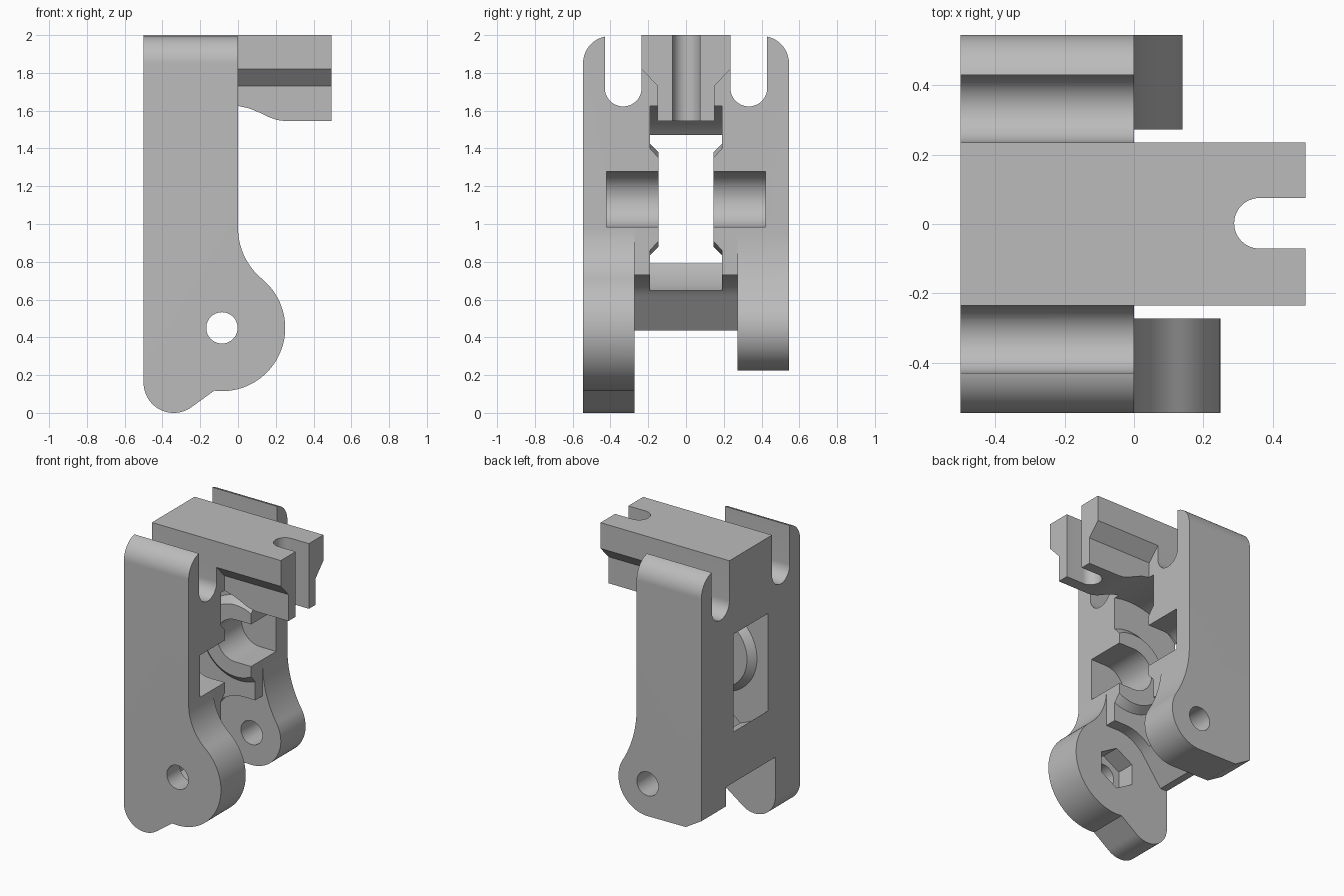
import bpy, bmesh
from math import radians, degrees, sin, cos, atan2, pi

cube = bpy.data.objects.get("Cube")
if cube:
    bpy.data.objects.remove(cube, do_unlink=True)

grey = bpy.data.materials.new("plain_grey")
grey.use_nodes = True
grey.diffuse_color = (0.5, 0.5, 0.5, 1)
grey.node_tree.nodes["Principled BSDF"].inputs["Base Color"].default_value = (0.5, 0.5, 0.5, 1)

PIVOT = (-0.085, 0.45)
AXLE = (-0.12, 1.13)


def arc(centre, r, a0, a1, n=24):
    """Points along an arc, angles in degrees."""
    angles = [radians(a0 + (a1 - a0) * i / n) for i in range(n + 1)]
    return [(centre[0] + r * cos(a), centre[1] + r * sin(a)) for a in angles]


def circle(centre, r, n=64):
    return arc(centre, r, 0, 360, n)[:-1]


def make(name, rings):
    """Solid skinned through matching rings of points."""
    bm = bmesh.new()
    loops = [[bm.verts.new(p) for p in ring] for ring in rings]
    n = len(loops[0])
    for a, b in zip(loops, loops[1:]):
        for i in range(n):
            j = (i + 1) % n
            bm.faces.new((a[i], a[j], b[j], b[i]))
    bm.faces.new(loops[0])
    bm.faces.new(loops[-1])
    bmesh.ops.recalc_face_normals(bm, faces=bm.faces)
    mesh = bpy.data.meshes.new(name)
    bm.to_mesh(mesh)
    bm.free()
    mesh.materials.append(grey)
    ob = bpy.data.objects.new(name, mesh)
    bpy.context.collection.objects.link(ob)
    return ob


def prism(name, points, axis, lo, hi):
    place = {"x": lambda p, t: (t, p[0], p[1]),
             "y": lambda p, t: (p[0], t, p[1]),
             "z": lambda p, t: (p[0], p[1], t)}[axis]
    return make(name, [[place(p, t) for p in points] for t in (lo, hi)])


def combine(target, tool, operation):
    """Apply a boolean and discard the tool."""
    mod = target.modifiers.new("cut", "BOOLEAN")
    mod.operation = operation
    mod.solver = "EXACT"
    mod.object = tool
    bpy.context.view_layer.objects.active = target
    bpy.ops.object.modifier_apply(modifier=mod.name)
    bpy.data.objects.remove(tool, do_unlink=True)


def lobe(r, start, blend_z):
    """Round pivot lobe blended into the straight edge at x = 0."""
    d = blend_z - PIVOT[1]
    blend = (d * d + PIVOT[0] ** 2 - r * r) / (2 * (r + PIVOT[0]))
    turn = degrees(atan2(d, blend - PIVOT[0]))
    return (arc(PIVOT, r, start, turn, 40)
            + arc((blend, blend_z), blend, 180 + turn, 180, 16)[1:])


# Side arms and the block joining them
front = [(-0.5, 2)] + arc((-0.34, 0.16), 0.16, 180, 308) + lobe(0.335, -97, 0.98) + [(0, 2)]
back = [(-0.5, 2), (-0.5, 0.30), (-0.38, 0.228)] + lobe(0.225, -90, 0.95) + [(0, 2)]
body = prism("bracket_body", front, "y", -0.545, -0.272)
combine(body, prism("back_arm", back, "y", 0.272, 0.545), "UNION")
block = [(-0.5, 0.435), (0, 0.435), (0, 2), (-0.5, 2)]
combine(body, prism("centre_block", block, "y", -0.272, 0.272), "UNION")

# Rounded shoulders and U-shaped slots along the top
half = [(0.235, 2)] + arc((0.3325, 1.72), 0.0975, 180, 360) + arc((0.40, 1.85), 0.145, 78, 0) + [(0.545, -0.1)]
outline = half + [(-y, z) for y, z in reversed(half)]
combine(body, prism("top_outline", outline, "x", -0.7, 0.7), "INTERSECT")

# Overhanging jaw with tapered neck, curved underside and open notch
neck = [(0.235, 2), (0.235, 1.82), (0.15, 1.73), (0.15, 1.5)]
jaw = prism("jaw", neck + [(-y, z) for y, z in reversed(neck)], "x", -0.1, 0.495)
under = ([(-0.2, 1.3), (-0.2, 1.64), (0, 1.625), (0.06, 1.612), (0.12, 1.587)]
         + [(0.17, 1.563), (0.21, 1.55), (0.25, 1.545), (0.6, 1.545), (0.6, 1.3)])
combine(jaw, prism("jaw_underside", under, "y", -0.4, 0.4), "DIFFERENCE")
notch = arc((0.362, 0.002), 0.073, 90, 270) + [(0.6, -0.071), (0.6, 0.075)]
combine(jaw, prism("jaw_notch", notch, "z", 1.3, 2.2), "DIFFERENCE")
combine(body, jaw, "UNION")

# Wheel pocket that leaves a chamfered boss on each inner wall
pocket = prism("wheel_pocket", circle(AXLE, 0.51, 96), "y", -0.19, 0.19)
for side in (-1, 1):
    rings = [[(x, side * y, z) for x, z in circle(AXLE, r)]
             for y, r in ((0.145, 0.25), (0.19, 0.295), (0.25, 0.295))]
    combine(pocket, make("boss", rings), "DIFFERENCE")
combine(body, pocket, "DIFFERENCE")

# Blind axle slot open to the jaw side
slot = arc(AXLE, 0.147, 90, 270) + [(0.3, AXLE[1] - 0.147), (0.3, AXLE[1] + 0.147)]
combine(body, prism("axle_slot", slot, "y", -0.42, 0.42), "DIFFERENCE")

# Clearance around the pivot between the arms
clear = [(0.5, 0.73)] + arc(PIVOT, 0.28, 90, 143) + [(-0.447, 0.435), (-0.447, 0.3), (0.5, 0.3)]
combine(body, prism("pivot_clearance", clear, "y", -0.272, 0.272), "DIFFERENCE")

# Pivot hole and the hexagonal nut trap inside the front arm
combine(body, prism("pivot_hole", circle(PIVOT, 0.083, 40), "y", -0.8, 0.8), "DIFFERENCE")
hexagon = arc(PIVOT, 0.145, 30, 330, 5)
combine(body, prism("nut_trap", hexagon, "y", -0.40, -0.2), "DIFFERENCE")

# Smooth curves, crisp edges
body.select_set(True)
bpy.context.view_layer.objects.active = body
bpy.ops.object.shade_smooth_by_angle(angle=radians(25))
